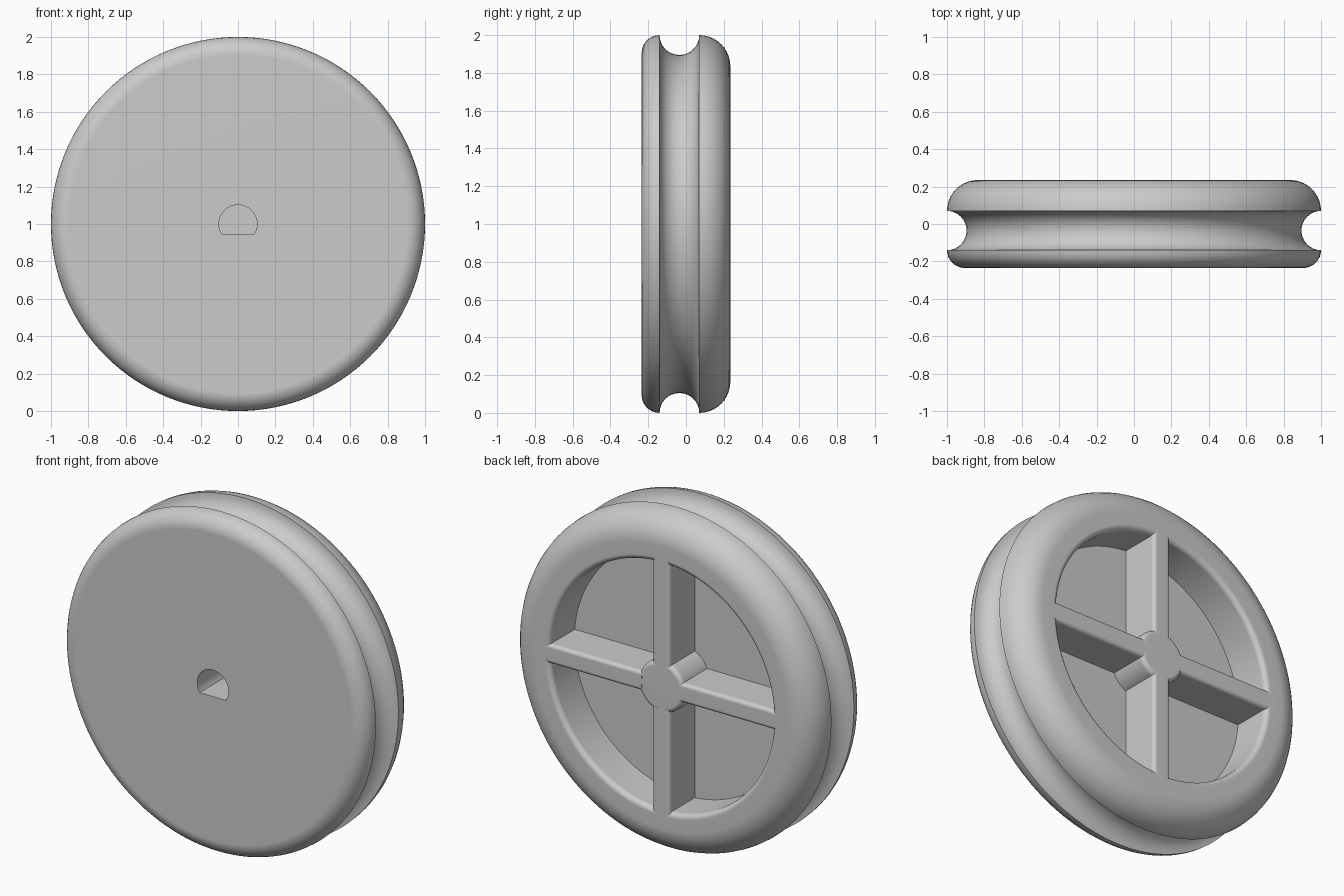
import bpy, bmesh, math
from mathutils import Matrix, Vector

cube = bpy.data.objects.get("Cube")
if cube:
    bpy.data.objects.remove(cube, do_unlink=True)

grey = bpy.data.materials.new("plain grey")
grey.use_nodes = True
colour = (0.6, 0.6, 0.6, 1)
grey.diffuse_color = colour
grey.node_tree.nodes["Principled BSDF"].inputs["Base Color"].default_value = colour

BACK = 0.235      # back face, the front face is at -BACK
FLOOR = 0.0       # floor of the rear recess
CENTRE = Matrix.Translation((0, 0, 1))


def make_object(name, bm):
    bmesh.ops.recalc_face_normals(bm, faces=bm.faces)
    mesh = bpy.data.meshes.new(name)
    bm.to_mesh(mesh)
    bm.free()
    mesh.materials.append(grey)
    obj = bpy.data.objects.new(name, mesh)
    bpy.context.collection.objects.link(obj)
    return obj


def activate(obj):
    bpy.ops.object.select_all(action='DESELECT')
    obj.select_set(True)
    bpy.context.view_layer.objects.active = obj


def smooth(obj):
    activate(obj)
    bpy.ops.object.shade_smooth_by_angle(angle=math.radians(30))
    mod = obj.modifiers.new("flat face normals", 'WEIGHTED_NORMAL')
    mod.keep_sharp = True


def arc(r, y, radius, start, end, steps=8):
    """Profile points (radius from axle, depth) along an arc, angles in degrees."""
    angles = [math.radians(start + (end - start) * i / steps) for i in range(steps + 1)]
    return [(r + radius * math.cos(a), y + radius * math.sin(a)) for a in angles]


# Pulley body: front disc, grooved rim, rear recess and hub in one lathe profile
edge, shoulder, groove, lip, hub_edge = 0.095, 0.165, 0.105, 0.03, 0.025
profile = [(0, -BACK)]
profile += arc(1 - edge, edge - BACK, edge, -90, 0)
profile += arc(1, -0.035, groove, 270, 90, 16)[1:-1]
profile += arc(1 - shoulder, BACK - shoulder, shoulder, 0, 90, 10)
profile += arc(0.76, BACK - lip, lip, 90, 180, 6)
profile += [(0.73, FLOOR), (0.15, FLOOR)]
profile += arc(0.125, BACK - hub_edge, hub_edge, 0, 90, 6)
profile += [(0, BACK)]

bm = bmesh.new()
verts = [bm.verts.new((r, y, 0)) for r, y in profile]
edges = [bm.edges.new(pair) for pair in zip(verts, verts[1:])]
bmesh.ops.spin(bm, geom=verts + edges, cent=(0, 0, 0), axis=(0, 1, 0),
               angle=math.tau, steps=128, use_duplicate=False)
bmesh.ops.remove_doubles(bm, verts=bm.verts, dist=1e-4)
bm.transform(CENTRE)
body = make_object("pulley_body", bm)

# D-shaped blind axle hole
bm = bmesh.new()
flat = math.degrees(math.asin(0.055 / 0.102))
outline = [bm.verts.new((x, -0.4, z)) for x, z in arc(0, 0, 0.102, -flat, 180 + flat, 36)]
face = bm.faces.new(outline)
ext = bmesh.ops.extrude_face_region(bm, geom=[face])
bmesh.ops.translate(bm, vec=(0, 0.55, 0),
                    verts=[v for v in ext["geom"] if isinstance(v, bmesh.types.BMVert)])
bm.transform(CENTRE)
cutter = make_object("axle_hole_cutter", bm)
cutter.hide_render = True

cut = body.modifiers.new("axle hole", 'BOOLEAN')
cut.operation = 'DIFFERENCE'
cut.solver = 'EXACT'
cut.object = cutter
activate(body)
bpy.ops.object.modifier_apply(modifier=cut.name)
bpy.data.objects.remove(cutter, do_unlink=True)
smooth(body)

# Four spokes with rounded rear edges, sunk slightly into the floor
inner, outer, width, bottom = 0.125, 0.765, 0.115, FLOOR - 0.02
for i, side in enumerate(("left", "top", "right", "bottom")):
    bm = bmesh.new()
    bmesh.ops.create_cube(bm, size=1)
    bmesh.ops.scale(bm, vec=(outer - inner, BACK - bottom, width), verts=bm.verts)
    bmesh.ops.translate(bm, vec=((inner + outer) / 2, (BACK + bottom) / 2, 0), verts=bm.verts)
    rear = [e for e in bm.edges
            if all(v.co.y > BACK - 0.01 for v in e.verts)
            and abs((e.verts[0].co - e.verts[1].co).x) > 0.1]
    bmesh.ops.bevel(bm, geom=rear, offset=0.022, segments=5, profile=0.5, affect='EDGES')
    bm.transform(CENTRE @ Matrix.Rotation(-i * math.pi / 2, 4, 'Y'))
    smooth(make_object(side + "_spoke", bm))
